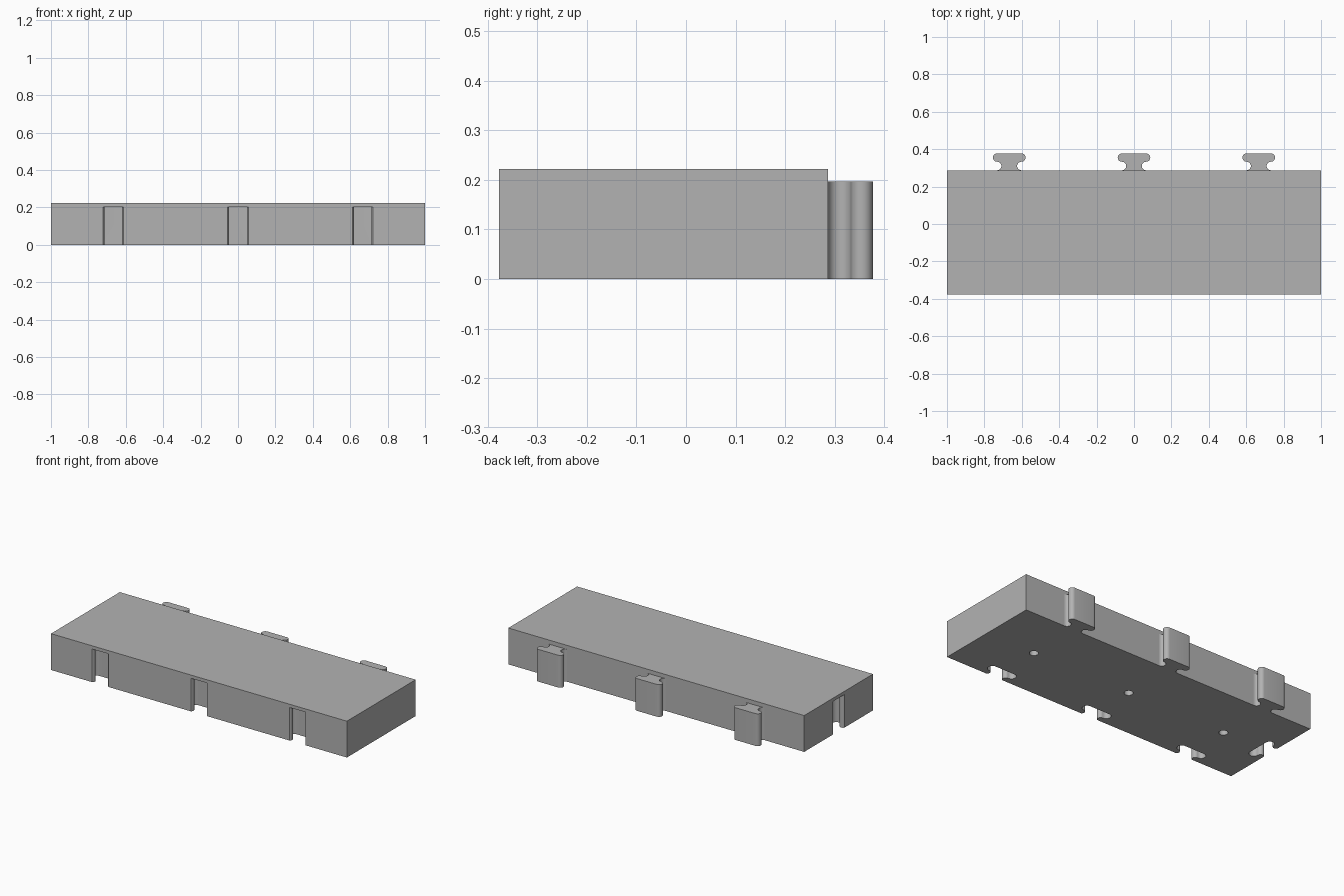
import bpy, bmesh
from math import sin, cos, pi
from mathutils import Matrix, Vector

if "Cube" in bpy.data.objects:
    bpy.data.objects.remove(bpy.data.objects["Cube"])

grey = bpy.data.materials.new("plain grey")
grey.use_nodes = True
grey.diffuse_color = (0.45, 0.45, 0.45, 1)
grey.node_tree.nodes["Principled BSDF"].inputs["Base Color"].default_value = (0.45, 0.45, 0.45, 1)

FRONT, BACK, HEIGHT = -0.377, 0.287, 0.222
MID_Y = (FRONT + BACK) / 2
SPOTS = (-0.667, 0, 0.667)
STEPS = 14


def profile(cu, cv, neck, head, start, lead=0):
    """T-shaped outline: hollow neck arc, then round head; v runs away from the root."""
    half = []
    for i in range(STEPS + 1):
        t = start + (pi / 2 - start) * i / STEPS
        half.append((cu - neck * cos(t), cv + neck * sin(t)))
    if lead:
        half.insert(0, (half[0][0], -lead))
    for i in range(1, STEPS + 1):
        t = -pi / 2 + pi * i / STEPS
        half.append((cu + head * cos(t), cv + neck + head + head * sin(t)))
    return half + [(-u, v) for u, v in reversed(half)]


def extrude(bm, outline, z0, z1, place):
    """Prism of an outline, placed by a matrix."""
    verts = [bm.verts.new(place @ Vector((u, v, z0))) for u, v in outline]
    base = bm.faces.new(verts)
    top = bmesh.ops.extrude_face_region(bm, geom=[base])["geom"]
    bmesh.ops.translate(bm, vec=(0, 0, z1 - z0),
                        verts=[e for e in top if isinstance(e, bmesh.types.BMVert)])


def finish(bm, name):
    bmesh.ops.recalc_face_normals(bm, faces=bm.faces)
    mesh = bpy.data.meshes.new(name)
    bm.to_mesh(mesh)
    bm.free()
    mesh.materials.append(grey)
    obj = bpy.data.objects.new(name, mesh)
    bpy.context.collection.objects.link(obj)
    return obj


def smooth(obj):
    bpy.ops.object.select_all(action="DESELECT")
    obj.select_set(True)
    bpy.context.view_layer.objects.active = obj
    bpy.ops.object.shade_smooth_by_angle(angle=0.6)


# Slab
bm = bmesh.new()
extrude(bm, [(-1, FRONT), (1, FRONT), (1, BACK), (-1, BACK)], 0, HEIGHT, Matrix())
slab = finish(bm, "slab")

# Slots along the front and one in the end, plus round holes underneath
bm = bmesh.new()
slot = profile(0.067, 0.016, 0.02, 0.027, -0.92, lead=0.03)
for x in SPOTS:
    extrude(bm, slot, -0.05, 0.202, Matrix.Translation((x, FRONT, 0)))
    bmesh.ops.create_cone(bm, cap_ends=True, segments=24, radius1=0.025, radius2=0.025,
                          depth=0.25, matrix=Matrix.Translation((x, MID_Y, 0.077)))
extrude(bm, slot, -0.05, 0.202,
        Matrix.Translation((-1, MID_Y, 0)) @ Matrix.Rotation(-pi / 2, 4, "Z"))
cutter = finish(bm, "slot_cutter")
cutter.hide_render = True

cut = slab.modifiers.new("slots", "BOOLEAN")
cut.operation = "DIFFERENCE"
cut.solver = "EXACT"
cut.object = cutter
bpy.context.view_layer.objects.active = slab
bpy.ops.object.modifier_apply(modifier=cut.name)
bpy.data.objects.remove(cutter)
smooth(slab)

# Interlocking tabs along the back
tab = profile(0.065, 0.023, 0.023, 0.022, -pi / 2)
for label, x in zip(("right", "middle", "left"), SPOTS):
    bm = bmesh.new()
    extrude(bm, tab, 0, 0.197, Matrix.Translation((x, BACK, 0)))
    smooth(finish(bm, label + "_tab"))
